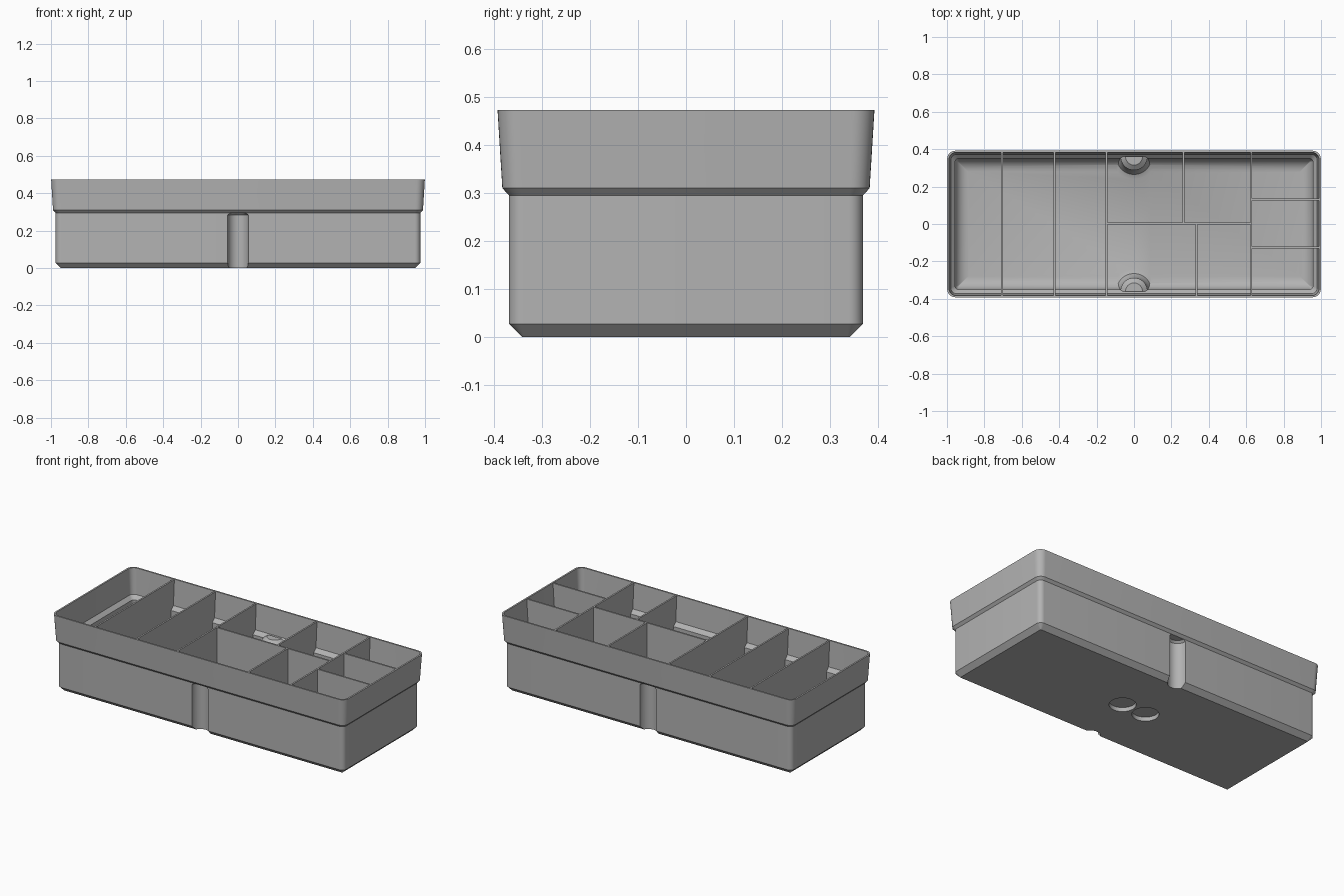
import bpy, bmesh, math

cube = bpy.data.objects.get("Cube")
if cube:
    bpy.data.objects.remove(cube)

grey = bpy.data.materials.new("plain grey")
grey.use_nodes = True
grey.diffuse_color = (0.45, 0.45, 0.45, 1)
grey.node_tree.nodes["Principled BSDF"].inputs["Base Color"].default_value = (0.45, 0.45, 0.45, 1)

HX, HY = 0.975, 0.368   # half size of the lower body
TOP = 0.473


def finish(name, bm):
    bmesh.ops.remove_doubles(bm, verts=bm.verts, dist=0.0001)
    bmesh.ops.recalc_face_normals(bm, faces=bm.faces)
    mesh = bpy.data.meshes.new(name)
    bm.to_mesh(mesh)
    bm.free()
    mesh.materials.append(grey)
    obj = bpy.data.objects.new(name, mesh)
    bpy.context.collection.objects.link(obj)
    return obj


def ring(bm, grow, z, radius, steps=8):
    """Rounded rectangle, offset outward from the body outline by grow."""
    pts = []
    for quarter, (sx, sy) in enumerate([(1, 1), (-1, 1), (-1, -1), (1, -1)]):
        cx, cy = sx * (HX + grow - radius), sy * (HY + grow - radius)
        for i in range(steps + 1):
            a = (quarter + i / steps) * math.pi / 2
            pts.append(bm.verts.new((cx + radius * math.cos(a), cy + radius * math.sin(a), z)))
    return pts


def lathe(name, profile, center, start=0, sweep=math.tau, steps=32):
    """Solid of revolution around a vertical axis; partial sweeps are capped."""
    bm = bmesh.new()
    rows = []
    for i in range(steps + 1):
        a = start + sweep * i / steps
        rows.append([bm.verts.new((center[0] + r * math.cos(a), center[1] + r * math.sin(a), z))
                     for r, z in profile])
    for a, b in zip(rows, rows[1:]):
        for j in range(len(profile) - 1):
            bm.faces.new((a[j], b[j], b[j + 1], a[j + 1]))
    if sweep < math.tau:
        bm.faces.new(rows[0])
        bm.faces.new(rows[-1])
    bmesh.ops.dissolve_degenerate(bm, dist=0.00001, edges=bm.edges)
    return finish(name, bm)


def combine(target, tool, operation):
    mod = target.modifiers.new(operation.lower(), 'BOOLEAN')
    mod.operation, mod.object, mod.solver = operation, tool, 'EXACT'
    bpy.context.view_layer.objects.active = target
    bpy.ops.object.modifier_apply(modifier=mod.name)
    bpy.data.objects.remove(tool)


# Tray shell: outside wall going up, then inside wall going down to the floor
FLOOR, FILLET, WALL = 0.045, 0.07, -0.018
sections = [(-0.028, 0, 0.004), (0, 0.028, 0.03), (0, 0.295, 0.03), (0.014, 0.31, 0.04),
            (0.024, TOP, 0.045), (0.014, TOP, 0.036), (0.004, 0.315, 0.03), (WALL, 0.293, 0.02)]
for i in range(9):
    a = i / 8 * math.pi / 2
    inset = FILLET * (1 - math.cos(a))
    sections.append((WALL - inset, FLOOR + FILLET * (1 - math.sin(a)), max(0.02 - inset, 0.003)))
bm = bmesh.new()
rings = [ring(bm, *s) for s in sections]
for low, high in zip(rings, rings[1:]):
    for i in range(len(low)):
        j = (i + 1) % len(low)
        bm.faces.new((low[i], low[j], high[j], high[i]))
bm.faces.new(rings[0])
bm.faces.new(rings[-1])
tray = finish("tray_shell", bm)

# Grip columns inside, with matching grooves outside
for side in (-1, 1):
    column = lathe("grip_column",
                   [(0, 0.035), (0.12, 0.035), (0.12, 0.045), (0.095, 0.055), (0.08, 0.08),
                    (0.072, 0.12), (0.072, 0.295), (0.045, 0.315), (0, 0.315)],
                   (0, side * 0.36), 0 if side < 0 else math.pi, math.pi)
    combine(tray, column, 'UNION')
    groove = lathe("grip_groove",
                   [(0, -0.05), (0.055, -0.05), (0.055, 0.283), (0.043, 0.2945), (0, 0.2945)],
                   (0, side * HY))
    combine(tray, groove, 'DIFFERENCE')

# Two round recesses under the floor
for side in (-1, 1):
    recess = lathe("round_recess", [(0, -0.02), (0.074, -0.02), (0.074, 0.025), (0, 0.025)],
                   (side * 0.081, 0))
    combine(tray, recess, 'DIFFERENCE')

bpy.ops.object.select_all(action='DESELECT')
tray.select_set(True)
bpy.context.view_layer.objects.active = tray
bpy.ops.object.shade_smooth_by_angle(angle=math.radians(30))


def divider(name, axis, at, start=None, end=None):
    """Upright plate along an axis; an end left open follows the shell wall."""
    half = (HX, HY)[axis]
    follow = [(-0.01, 0.03), (-0.01, 0.3), (0.009, 0.32), (0.018, TOP - 0.002)]
    left = [(-half - g if start is None else start, z) for g, z in follow]
    right = [(half + g if end is None else end, z) for g, z in follow]
    outline = left + right[::-1]
    bm = bmesh.new()
    sides = [[bm.verts.new((u, at + t, z) if axis == 0 else (at + t, u, z)) for u, z in outline]
             for t in (-0.005, 0.005)]
    bm.faces.new(sides[0])
    bm.faces.new(sides[1])
    for i in range(len(outline)):
        j = (i + 1) % len(outline)
        bm.faces.new((sides[0][i], sides[0][j], sides[1][j], sides[1][i]))
    finish(name, bm)


# Dividers
for i, x in enumerate((-0.705, -0.425, -0.148, 0.627)):
    divider(f"cross_divider_{i + 1}", 1, x)
divider("middle_divider", 0, 0.003, -0.148, 0.627)
divider("back_divider", 1, 0.265, start=0.003)
divider("front_divider", 1, 0.335, end=0.003)
for name, y in (("end_divider_back", 0.13), ("end_divider_front", -0.125)):
    divider(name, 0, y, start=0.627)
